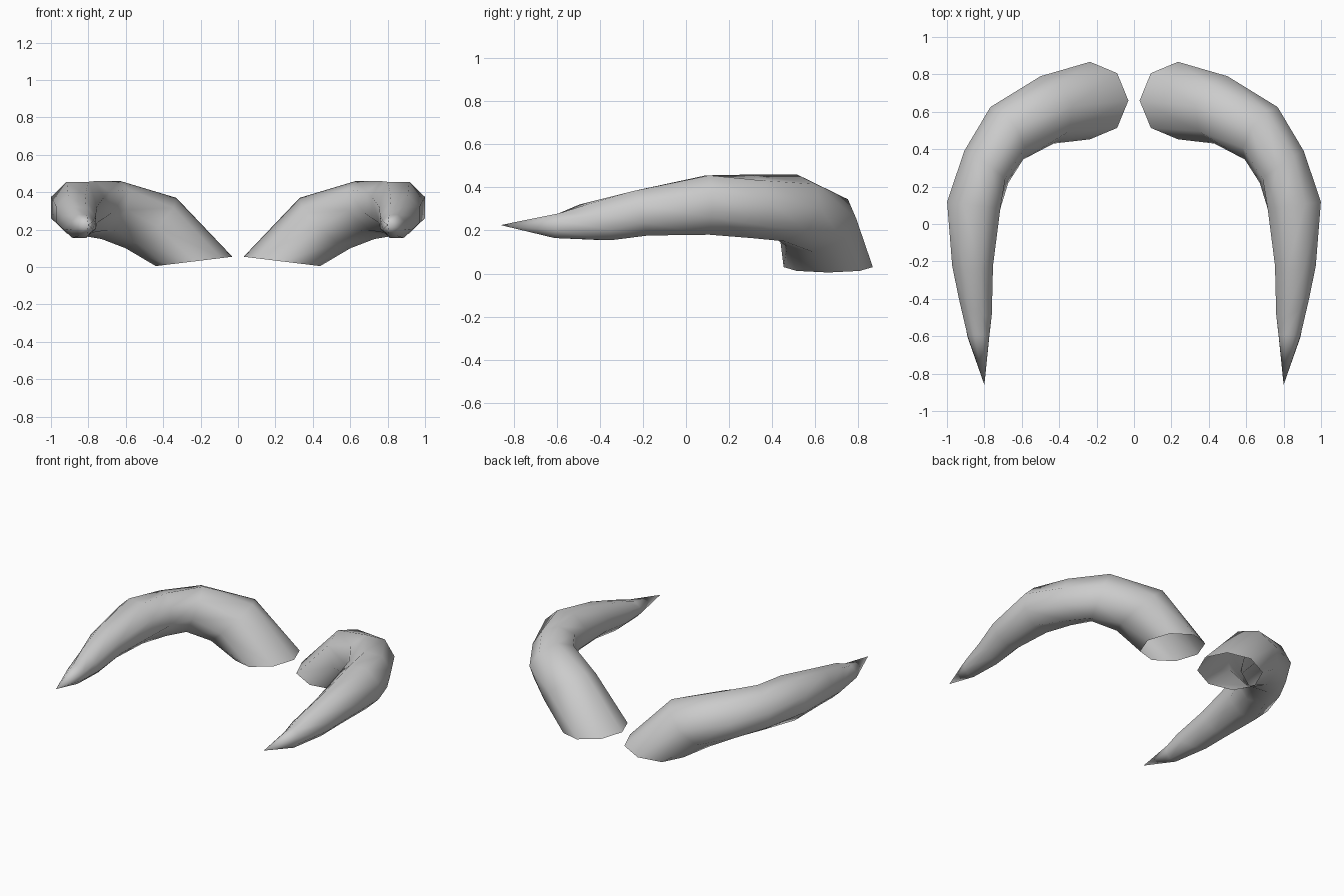
import bpy, bmesh, math
from mathutils import Vector

cube = bpy.data.objects.get("Cube")
if cube:
    bpy.data.objects.remove(cube)

SIDES = 8

# Horn cross-sections from base to tip: centre, outward axis, upward axis, twist in degrees
RINGS = [
    ((.235, .66, .03), (0, .207, 0), (-.205, 0, .025), 0),
    ((.465, .61, .235), (.035, .18, .02), (-.135, .02, .135), 0),
    ((.68, .485, .305), (.088, .14, 0), (-.05, .03, .155), 0),
    ((.79, .305, .312), (.12, .085, 0), (-.01, .01, .149), 8),
    ((.857, .10, .318), (.154, .02, 0), (0, 0, .149), 22.5),
    ((.863, -.21, .28), (.118, 0, 0), (0, -.035, .112), 22.5),
    ((.848, -.42, .238), (.095, .045, 0), (0, -.06, .09), 22.5),
    ((.832, -.60, .222), (.063, 0, 0), (0, .01, .062), 22.5),
]
TIP = (.80, -.86, .225)

# Plain grey horn material
grey = bpy.data.materials.new("horn_grey")
grey.use_nodes = True
colour = (.6, .6, .6, 1)
grey.diffuse_color = colour
bsdf = next(n for n in grey.node_tree.nodes if n.type == 'BSDF_PRINCIPLED')
bsdf.inputs["Base Color"].default_value = colour
bsdf.inputs["Roughness"].default_value = .6


def make_horn(name, side):
    """Sweep the rings into a tapering horn, open at its base; side is +1 or -1."""
    bm = bmesh.new()

    def vert(p):
        return bm.verts.new((p[0] * side, p[1], p[2]))

    rings = []
    for centre, out, up, twist in RINGS:
        c, a, u = Vector(centre), Vector(out), Vector(up)
        angles = [math.radians(360 * k / SIDES + twist) for k in range(SIDES)]
        rings.append([vert(c + a * math.cos(t) + u * math.sin(t)) for t in angles])
    tip = vert(TIP)

    # Side walls and pointed end
    faces = []
    for k in range(SIDES):
        n = (k + 1) % SIDES
        for lower, upper in zip(rings, rings[1:]):
            faces.append(bm.faces.new((lower[k], lower[n], upper[n], upper[k])))
        faces.append(bm.faces.new((rings[-1][k], rings[-1][n], tip)))
    if side < 0:
        bmesh.ops.reverse_faces(bm, faces=faces)
    for f in faces:
        f.smooth = True

    mesh = bpy.data.meshes.new(name)
    bm.to_mesh(mesh)
    bm.free()
    mesh.materials.append(grey)
    obj = bpy.data.objects.new(name, mesh)
    bpy.context.collection.objects.link(obj)


make_horn("left_horn", 1)
make_horn("right_horn", -1)
